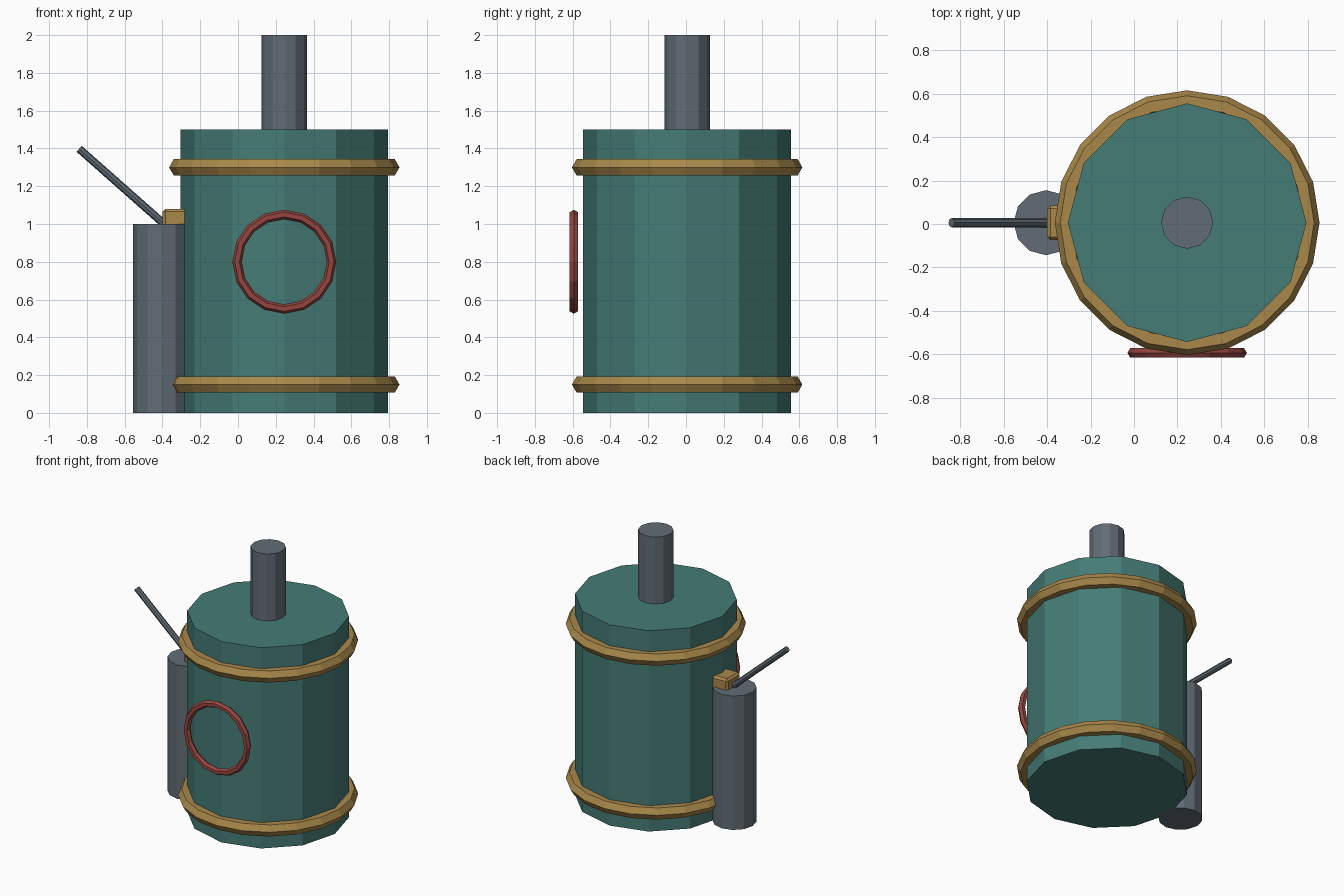
import bpy
from math import pi
from mathutils import Vector

if "Cube" in bpy.data.objects:
    bpy.data.objects.remove(bpy.data.objects["Cube"])

CX, CY = 0.245, 0.006      # boiler axis
PX = -0.405                # pump axis


def material(name, rgb):
    m = bpy.data.materials.new(name)
    m.diffuse_color = (*rgb, 1)
    m.use_nodes = True
    m.node_tree.nodes["Principled BSDF"].inputs["Base Color"].default_value = m.diffuse_color
    return m


TEAL = material("teal_paint", (0.06, 0.20, 0.18))
STEEL = material("steel", (0.12, 0.15, 0.18))
BRASS = material("brass", (0.40, 0.25, 0.07))
RED = material("red_paint", (0.30, 0.06, 0.05))


def finish(name, mat):
    ob = bpy.context.object
    ob.name = name
    ob.data.materials.append(mat)
    return ob


def rod(name, start, end, radius, sides, mat):
    a, b = Vector(start), Vector(end)
    d = b - a
    bpy.ops.mesh.primitive_cylinder_add(
        vertices=sides, radius=radius, depth=d.length, location=(a + b) / 2,
        rotation=d.to_track_quat('Z', 'Y').to_euler() if d.x else (0, 0, 0))
    return finish(name, mat)


def ring(name, loc, major, minor, segments, mat, rot=(0, 0, 0)):
    bpy.ops.mesh.primitive_torus_add(
        major_radius=major, minor_radius=minor, major_segments=segments,
        minor_segments=6, location=loc, rotation=rot)
    return finish(name, mat)


# Boiler tank and chimney
rod("boiler", (CX, CY, 0), (CX, CY, 1.5), 0.55, 12, TEAL)
rod("chimney", (CX, CY, 1.5), (CX, CY, 2.0), 0.12, 12, STEEL)

# Brass bands
for name, z in (("lower_band", 0.15), ("upper_band", 1.30)):
    ring(name, (CX, CY, z), 0.56, 0.05, 20, BRASS)

# Wheel on the front
ring("hand_wheel", (CX, CY - 0.6, 0.8), 0.25, 0.025, 16, RED, (pi / 2, 0, 0))

# Pump cylinder with its lever
rod("pump", (PX, CY, 0), (PX, CY, 1.0), 0.15, 12, STEEL)
rod("pump_lever", (-0.391, CY, 1.0), (-0.841, CY, 1.398), 0.021, 8, STEEL)

# Bevelled block joining pump and boiler
bpy.ops.mesh.primitive_cube_add(size=1, location=(-0.30, CY, 1.0))
block = finish("connecting_block", BRASS)
block.scale = (0.2, 0.16, 0.16)
bpy.ops.object.transform_apply(location=False, rotation=False, scale=True)
bevel = block.modifiers.new("edge_bevel", 'BEVEL')
bevel.width = 0.015
bevel.segments = 1
